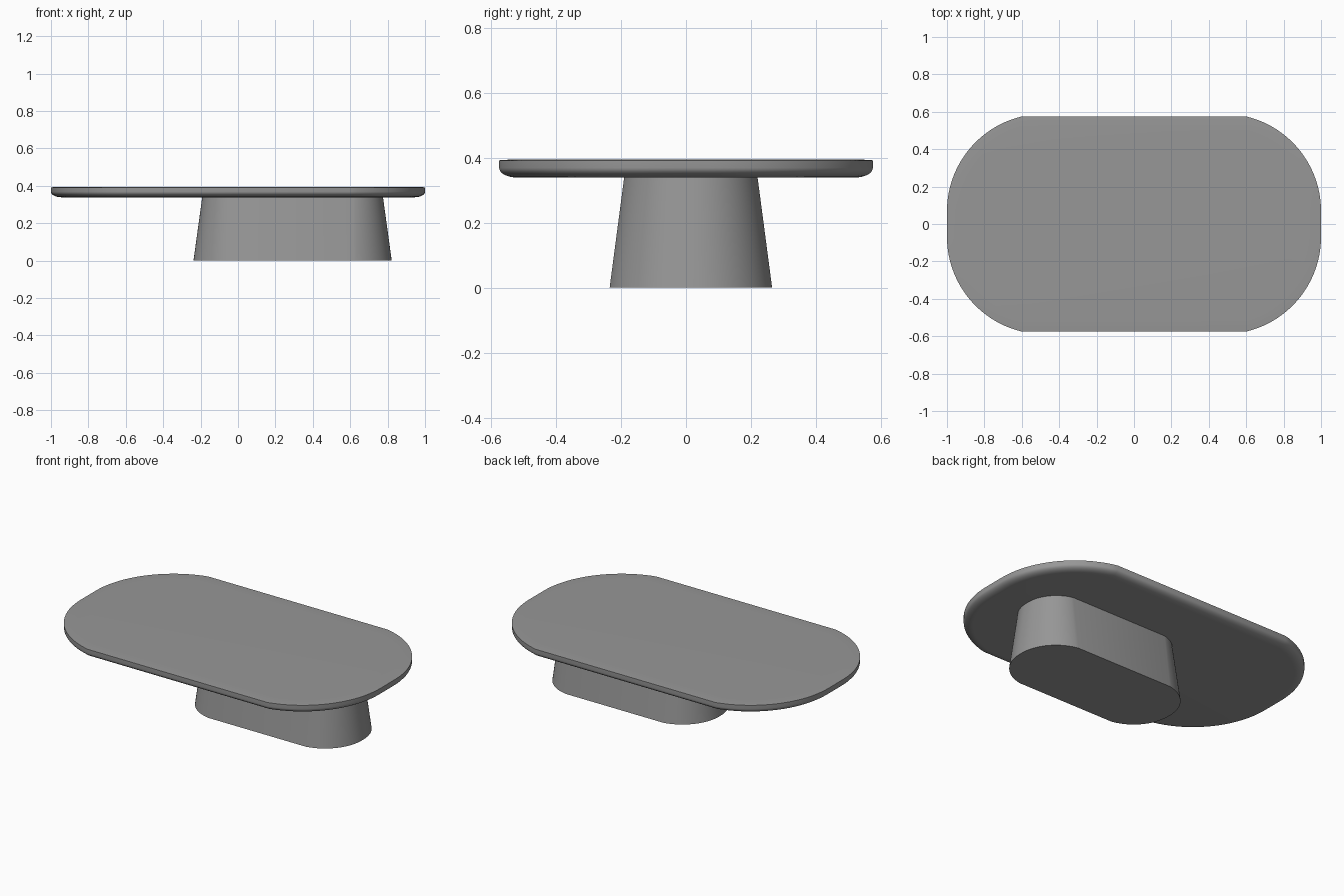
import bpy, bmesh
from math import sin, cos, asin, sqrt, radians

if "Cube" in bpy.data.objects:
    bpy.data.objects.remove(bpy.data.objects["Cube"])

grey = bpy.data.materials.new("dark_grey")
grey.diffuse_color = (0.31, 0.31, 0.31, 1)
grey.use_nodes = True
grey.node_tree.nodes["Principled BSDF"].inputs["Base Color"].default_value = grey.diffuse_color


def outline(hx, hy, s, r, n=20):
    """Oblong: straight sides up to x = +-s, arced ends with a short flat tip."""
    k = r - (hx - s)
    rise = sqrt(r * r - k * k)
    h = hy - rise
    a_end = asin(rise / r)
    quarter = [(hx - r + r * cos(a_end * i / n), h + r * sin(a_end * i / n))
               for i in range(n + 1)]
    half = quarter + [(-x, y) for x, y in reversed(quarter)]
    return half + [(-x, -y) for x, y in half]


def loft(name, rings, location):
    """Skin a stack of (z, outline) rings and cap both ends."""
    bm = bmesh.new()
    loops = [[bm.verts.new((x, y, z)) for x, y in pts] for z, pts in rings]
    for a, b in zip(loops, loops[1:]):
        for i in range(len(a)):
            j = (i + 1) % len(a)
            bm.faces.new((a[i], a[j], b[j], b[i]))
    bm.faces.new(loops[0][::-1])
    bm.faces.new(loops[-1])
    bmesh.ops.recalc_face_normals(bm, faces=bm.faces)
    mesh = bpy.data.meshes.new(name)
    bm.to_mesh(mesh)
    bm.free()
    mesh.materials.append(grey)
    obj = bpy.data.objects.new(name, mesh)
    obj.location = location
    bpy.context.collection.objects.link(obj)
    bpy.ops.object.select_all(action='DESELECT')
    obj.select_set(True)
    bpy.context.view_layer.objects.active = obj
    bpy.ops.object.shade_smooth_by_angle(angle=radians(30))
    return obj


def top_ring(z, inset):
    return z, outline(1 - inset, 0.575 - inset, 0.6, 0.52 - inset)


# Table top: rounded underside edge, crisp upper edge, faintly crowned surface
rings = []
for i in range(9):
    a = radians(90) * i / 8
    rings.append(top_ring(0.339 + 0.03 * (1 - cos(a)), 0.055 * (1 - sin(a))))
rings += [top_ring(0.392, 0), top_ring(0.394, 0.03), top_ring(0.395, 0.07)]
loft("table_top", rings, (0, 0, 0))

# Off-centre tapered pedestal
loft("pedestal_base", [
    (0, outline(0.53, 0.25, 0.325, 0.245)),
    (0.341, outline(0.483, 0.205, 0.325, 0.2)),
], (0.292, 0.015, 0))
